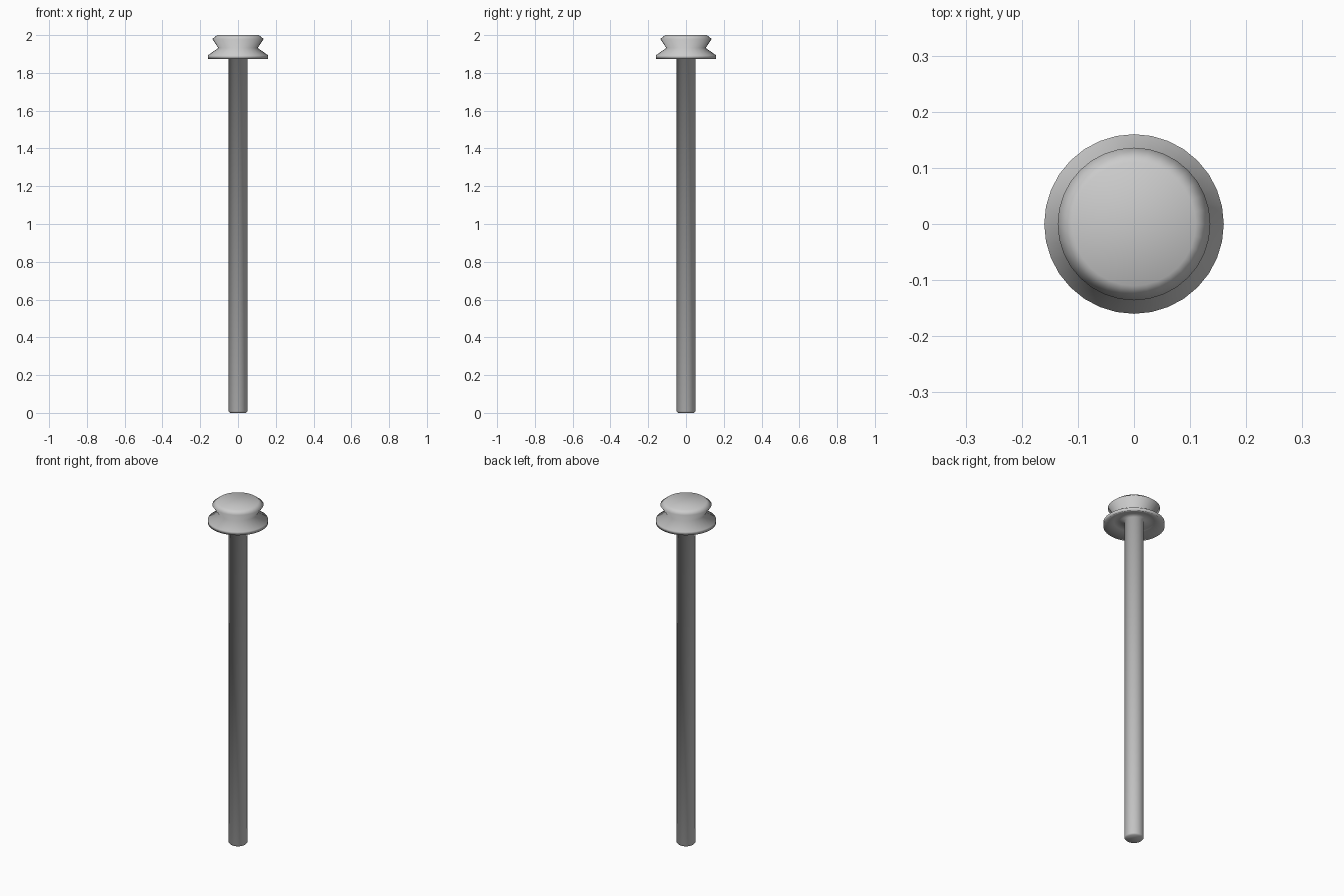
import bpy, bmesh, math

cube = bpy.data.objects.get("Cube")
if cube:
    bpy.data.objects.remove(cube)

SIDES = 32

# Single plain metal colour
metal = bpy.data.materials.new("light_grey_metal")
metal.use_nodes = True
colour = (0.6, 0.6, 0.6, 1)
metal.diffuse_color = colour
metal.node_tree.nodes["Principled BSDF"].inputs["Base Color"].default_value = colour


def lathe(name, profile):
    """Turn (radius, height) points around z and close both ends."""
    bm = bmesh.new()
    rings = []
    for r, z in profile:
        angles = [2 * math.pi * i / SIDES for i in range(SIDES)]
        rings.append([bm.verts.new((r * math.cos(a), r * math.sin(a), z)) for a in angles])
    for low, high in zip(rings, rings[1:]):
        for i in range(SIDES):
            j = (i + 1) % SIDES
            bm.faces.new((low[i], low[j], high[j], high[i]))
    bm.faces.new(rings[0][::-1])
    bm.faces.new(rings[-1])
    bmesh.ops.recalc_face_normals(bm, faces=bm.faces)
    for f in bm.faces:
        f.smooth = True
    mesh = bpy.data.meshes.new(name)
    bm.to_mesh(mesh)
    bm.free()
    mesh.materials.append(metal)
    obj = bpy.data.objects.new(name, mesh)
    bpy.context.collection.objects.link(obj)
    return obj


# Shaft with a softened tip, running into the hollow underside of the head
shaft = [(0.043, 0), (0.05, 0.008), (0.05, 1.9)]
# Underside, flared rim, narrow waist and chamfered cap
head = [(0.105, 1.9), (0.16, 1.874), (0.16, 1.893),
        (0.104, 1.932), (0.136, 1.98), (0.11, 2.0)]
lathe("headed_pin", shaft + head)
